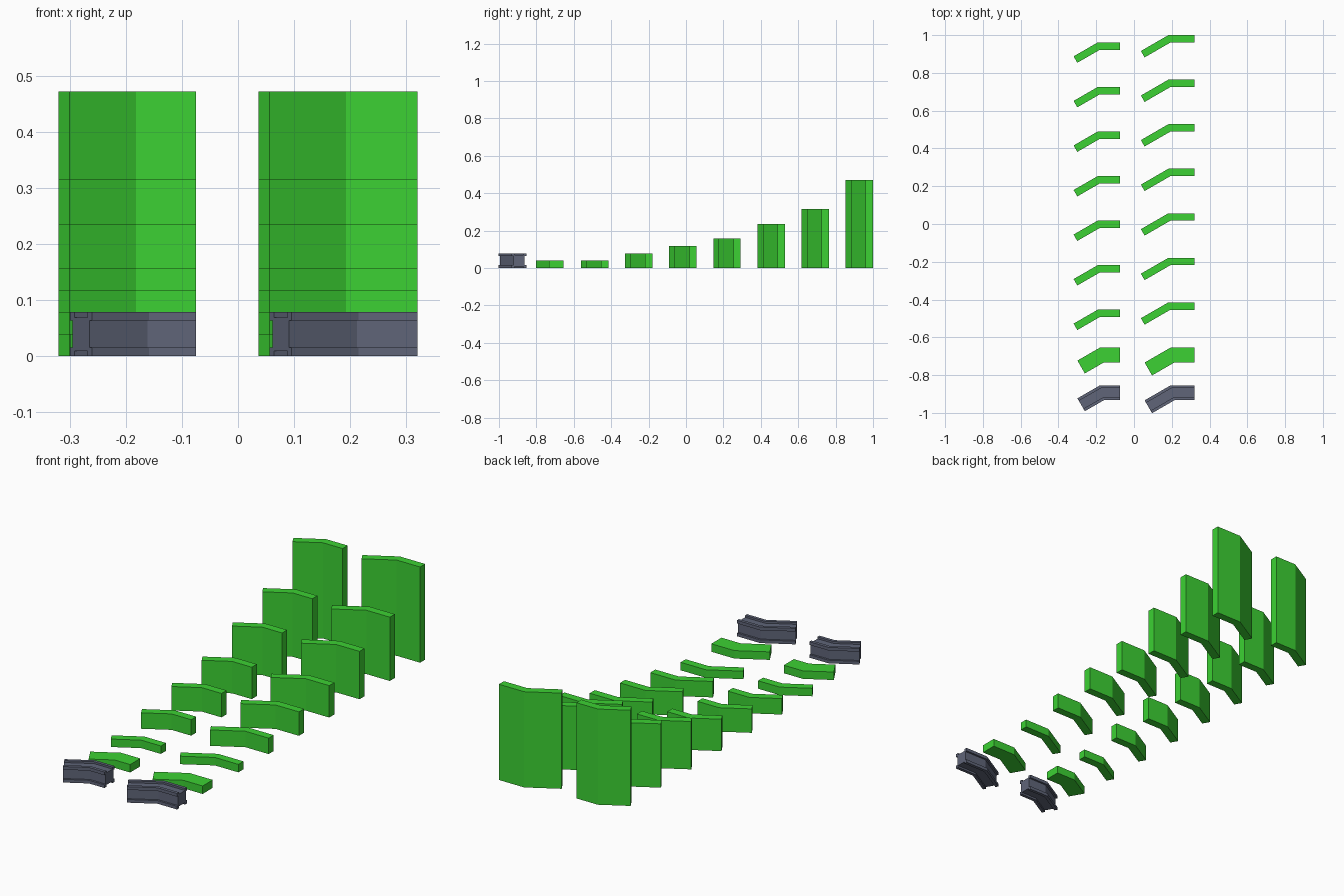
import bpy, bmesh, math

if "Cube" in bpy.data.objects:
    bpy.data.objects.remove(bpy.data.objects["Cube"])

U = 0.0393                      # one height / thickness step
TAN15 = math.tan(math.radians(15))
COS30 = math.cos(math.radians(30))


def material(name, color):
    m = bpy.data.materials.new(name)
    m.diffuse_color = color
    m.use_nodes = True
    m.node_tree.nodes["Principled BSDF"].inputs["Base Color"].default_value = m.diffuse_color
    return m


green = material("green", (0.045, 0.64, 0.033, 1))
grey = material("slate", (0.115, 0.13, 0.19, 1))


def box_profile(w, h):
    return [(0, 0), (w, 0), (w, h), (0, h)]


def grooved_profile(s):
    # square beam with a shallow channel along each of its four sides
    lip, d = 0.0155, 0.0095
    side = [(0, 0), (lip, 0), (lip, d), (s - lip, d), (s - lip, 0)]
    pts = []
    for k in range(4):
        for a, b in side:
            for _ in range(k):
                a, b = s - b, a
            pts.append((a, b))
    return pts


def bent_beam(name, profile, x_right, x_bend, arm, y_back, mat):
    # sweep: straight end, mitred bend, end of the arm turned 30 degrees
    stations = (
        lambda t: (x_right, y_back - t),
        lambda t: (x_bend + t * TAN15, y_back - t),
        lambda t: (x_bend - arm * COS30 + t * 0.5, y_back - arm * 0.5 - t * COS30),
    )
    bm = bmesh.new()
    rings = [[bm.verts.new((*st(t), z)) for t, z in profile] for st in stations]
    n = len(profile)
    for a, b in zip(rings, rings[1:]):
        for i in range(n):
            j = (i + 1) % n
            bm.faces.new((a[i], a[j], b[j], b[i]))
    bm.faces.new(rings[0][::-1])
    bm.faces.new(rings[-1])
    bmesh.ops.recalc_face_normals(bm, faces=bm.faces)
    mesh = bpy.data.meshes.new(name)
    bm.to_mesh(mesh)
    bm.free()
    mesh.materials.append(mat)
    bpy.context.collection.objects.link(bpy.data.objects.new(name, mesh))


# columns: name, right end, thin bend, thin arm, wide bend, wide arm, thin y shift
columns = [
    ("short", -0.075, -0.1925, 0.147, -0.180, 0.138, -0.039),
    ("long", 0.320, 0.182, 0.168, 0.194, 0.159, 0.0),
]

for side, xr, bend, arm, wide_bend, wide_arm, dy in columns:
    # thin wall panels, tallest at the back
    for i, h in enumerate((12, 8, 6, 4, 3, 2, 1)):
        bent_beam(f"{side}_panel_{h}", box_profile(U, h * U), xr, bend, arm,
                  1.0 - i * 6 * U + dy, green)
    # flat wide plate
    bent_beam(f"{side}_plate", box_profile(2 * U, U), xr, wide_bend, wide_arm,
              -0.654, green)
    # grooved frame beam
    bent_beam(f"{side}_grooved_beam", grooved_profile(2 * U), xr, wide_bend,
              wide_arm, -0.854, grey)
